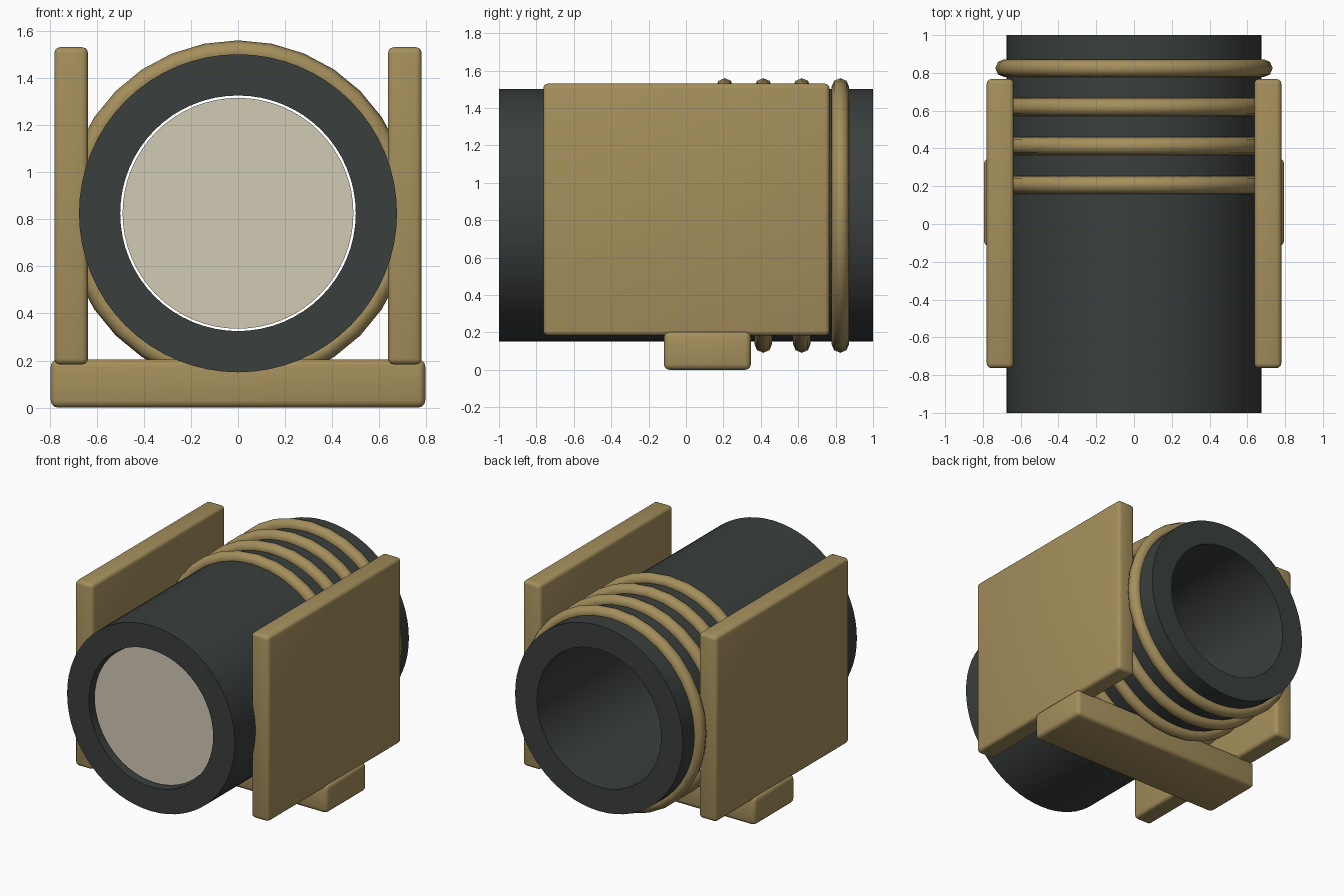
import bpy, bmesh, math
from mathutils import Matrix

if "Cube" in bpy.data.objects:
    bpy.data.objects.remove(bpy.data.objects["Cube"])

AXIS_Z = 0.825


def material(name, rgb):
    m = bpy.data.materials.new(name)
    m.diffuse_color = (*rgb, 1)
    m.use_nodes = True
    m.node_tree.nodes["Principled BSDF"].inputs["Base Color"].default_value = m.diffuse_color
    return m


TAN = material("tan", (0.376, 0.275, 0.107))
DARK = material("charcoal", (0.042, 0.050, 0.048))
PALE = material("pale_glass", (0.64, 0.59, 0.46))


def lathe(name, profile, steps, mat, angle=35):
    """Revolve a closed (radius, y) profile around the barrel axis."""
    bm = bmesh.new()
    rings = []
    for i in range(steps):
        a = 2 * math.pi * i / steps
        rings.append([bm.verts.new((r * math.sin(a), y, AXIS_Z + r * math.cos(a)))
                      for r, y in profile])
    n = len(profile)
    for i in range(steps):
        p, q = rings[i], rings[(i + 1) % steps]
        for j in range(n):
            k = (j + 1) % n
            bm.faces.new((p[j], p[k], q[k], q[j]))
    bmesh.ops.recalc_face_normals(bm, faces=bm.faces)
    return finish(name, bm, mat, angle)


def rounded_box(name, lo, hi, bevel, mat):
    bm = bmesh.new()
    bmesh.ops.create_cube(bm, size=1)
    for v in bm.verts:
        v.co = [(l + h) / 2 + c * (h - l) for l, h, c in zip(lo, hi, v.co)]
    bmesh.ops.bevel(bm, geom=bm.edges[:], offset=bevel, segments=3,
                    profile=0.5, affect='EDGES')
    return finish(name, bm, mat, 35)


def finish(name, bm, mat, angle):
    mesh = bpy.data.meshes.new(name)
    bm.to_mesh(mesh)
    bm.free()
    mesh.materials.append(mat)
    ob = bpy.data.objects.new(name, mesh)
    bpy.context.collection.objects.link(ob)
    bpy.ops.object.select_all(action='DESELECT')
    ob.select_set(True)
    bpy.context.view_layer.objects.active = ob
    bpy.ops.object.shade_smooth_by_angle(angle=math.radians(angle))
    return ob


# Open barrel
lathe("barrel", [(0.675, -1), (0.675, 1), (0.5, 1), (0.5, -1)], 64, DARK)

# Recessed front lens, just clear of the bore
bm = bmesh.new()
bmesh.ops.create_cone(bm, cap_ends=True, segments=64, radius1=0.49, radius2=0.49, depth=0.02,
                      matrix=Matrix.Translation((0, -0.94, AXIS_Z)) @ Matrix.Rotation(math.pi / 2, 4, 'X'))
finish("lens", bm, PALE, 35)

# Four grip rings
for i in range(4):
    y0 = 0.207 + 0.206 * i
    section = [(0.687 + 0.047 * math.cos(k * math.pi / 4), y0 + 0.047 * math.sin(k * math.pi / 4))
               for k in range(8)]
    lathe(f"grip_ring_{i + 1}", section, 32, TAN, 60)

# Mirrored side plates
for side, s in (("left", -1), ("right", 1)):
    x = sorted((s * 0.637, s * 0.78))
    rounded_box(f"{side}_plate", (x[0], -0.763, 0.183), (x[1], 0.767, 1.53), 0.025, TAN)

# Base foot
rounded_box("base_foot", (-0.795, -0.118, 0.0), (0.795, 0.347, 0.205), 0.03, TAN)
